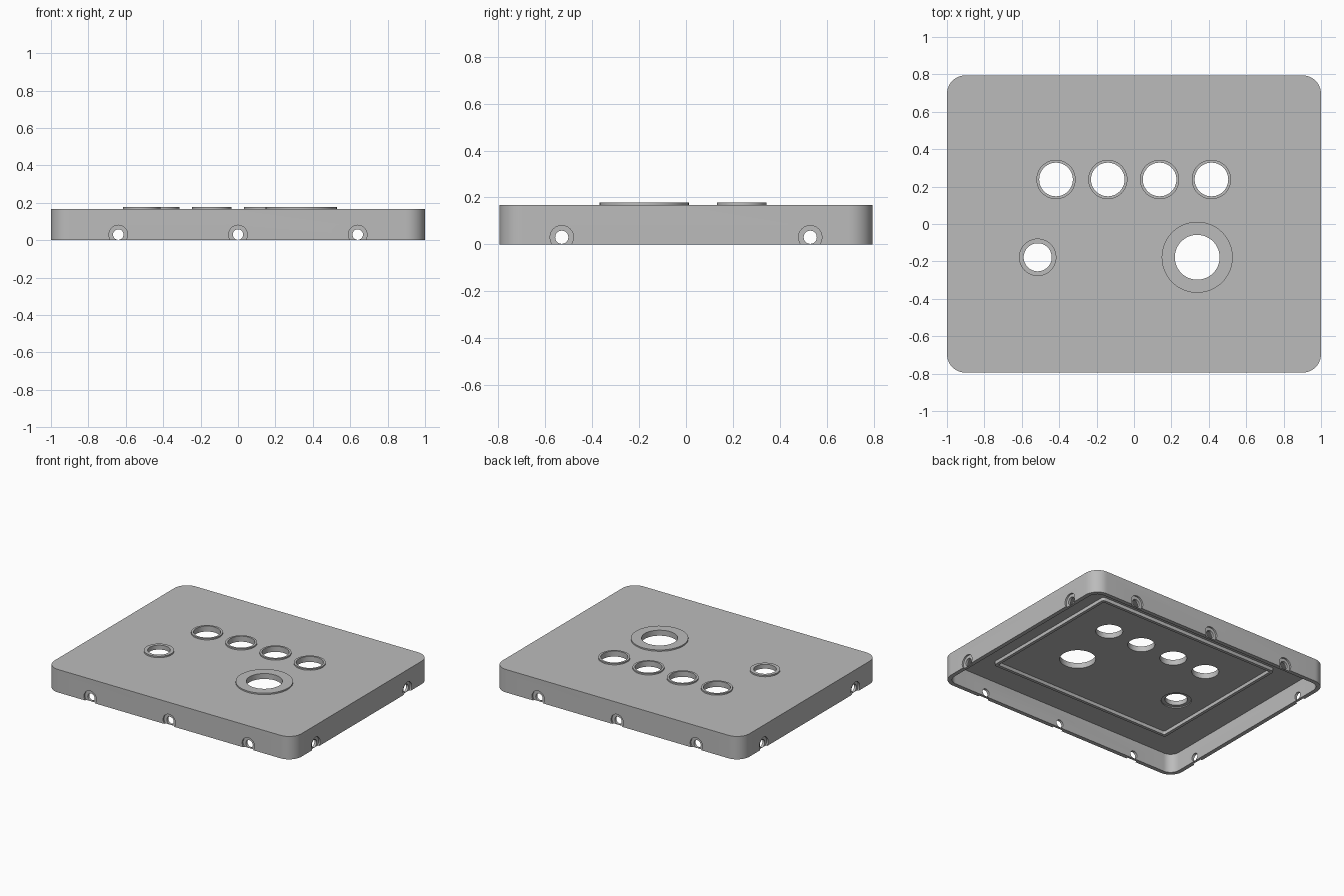
import bpy, math

old = bpy.data.objects.get("Cube")
if old:
    bpy.data.objects.remove(old, do_unlink=True)

grey = bpy.data.materials.new("plain grey")
grey.use_nodes = True
grey.diffuse_color = (0.5, 0.5, 0.5, 1)
grey.node_tree.nodes["Principled BSDF"].inputs["Base Color"].default_value = (0.5, 0.5, 0.5, 1)

WALL, TOP, RIM = 0.03, 0.168, 0.178
CEILING = TOP - 0.03
HALF_X, HALF_Y = 1.0, 0.795


def prism(name, outline, z0, z1):
    """Closed prism from a flat outline."""
    n = len(outline)
    verts = [(x, y, z) for z in (z0, z1) for x, y in outline]
    faces = [tuple(reversed(range(n))), tuple(range(n, 2 * n))]
    faces += [(i, (i + 1) % n, n + (i + 1) % n, n + i) for i in range(n)]
    mesh = bpy.data.meshes.new(name)
    mesh.from_pydata(verts, [], faces)
    mesh.materials.append(grey)
    obj = bpy.data.objects.new(name, mesh)
    bpy.context.collection.objects.link(obj)
    return obj


def rounded(hx, hy, r, steps=12):
    points = []
    for k, (sx, sy) in enumerate([(1, 1), (-1, 1), (-1, -1), (1, -1)]):
        for i in range(steps + 1):
            a = math.pi / 2 * (k + i / steps)
            points.append((sx * (hx - r) + r * math.cos(a), sy * (hy - r) + r * math.sin(a)))
    return points


def circle(x, y, r, n=48):
    return [(x + r * math.cos(2 * math.pi * i / n), y + r * math.sin(2 * math.pi * i / n))
            for i in range(n)]


def activate(obj):
    bpy.ops.object.select_all(action='DESELECT')
    obj.select_set(True)
    bpy.context.view_layer.objects.active = obj


def cut(obj, cutter):
    """Subtract the cutter from the object and discard it."""
    activate(obj)
    mod = obj.modifiers.new("cut", 'BOOLEAN')
    mod.operation, mod.solver, mod.object = 'DIFFERENCE', 'EXACT', cutter
    bpy.ops.object.modifier_apply(modifier=mod.name)
    bpy.data.objects.remove(cutter, do_unlink=True)


def smooth(obj):
    activate(obj)
    bpy.ops.object.shade_smooth_by_angle(angle=math.radians(30))


# Hollow rounded lid, open underneath
lid = prism("lid_shell", rounded(HALF_X, HALF_Y, 0.1), 0, TOP)
cut(lid, prism("cavity", rounded(HALF_X - WALL, HALF_Y - WALL, 0.07), -0.1, CEILING))

# Top openings with raised rims: name, x, y, hole radius, rim radius
openings = [("button_rim_%d" % (i + 1), -0.417 + 0.277 * i, 0.238, 0.09, 0.105) for i in range(4)]
openings += [("small_rim", -0.515, -0.178, 0.075, 0.1), ("large_rim", 0.338, -0.178, 0.12, 0.19)]
for name, x, y, hole, outer in openings:
    rim = prism(name, circle(x, y, outer), TOP, RIM)
    for part in (lid, rim):
        cut(part, prism("hole", circle(x, y, hole), 0.1, 0.3))
    smooth(rim)

# Shallow recess under the small opening
cut(lid, prism("recess", circle(-0.515, -0.178, 0.1), 0.1, CEILING + 0.008))

# Counterbored screw holes around the walls
screws = [(x, s * HALF_Y, s * math.pi / 2) for x in (-0.64, 0, 0.64) for s in (-1, 1)]
screws += [(s * HALF_X, y, (1 - s) * math.pi / 2) for y in (-0.53, 0.53) for s in (-1, 1)]
for x, y, heading in screws:
    for radius, depth in ((0.05, 0.012), (0.028, 0.08)):
        drill = prism("drill", circle(0, 0, radius, 32), -depth, 0.05)
        drill.location = (x, y, 0.03)
        drill.rotation_euler = (0, math.pi / 2, heading)
        cut(lid, drill)
smooth(lid)

# Rectangular rib on the underside of the top
rib = prism("inner_rib", rounded(0.74, 0.565, 0.02, 4), CEILING - 0.025, CEILING + 0.005)
cut(rib, prism("rib_inside", rounded(0.718, 0.543, 0.01, 4), 0, 0.3))
smooth(rib)
